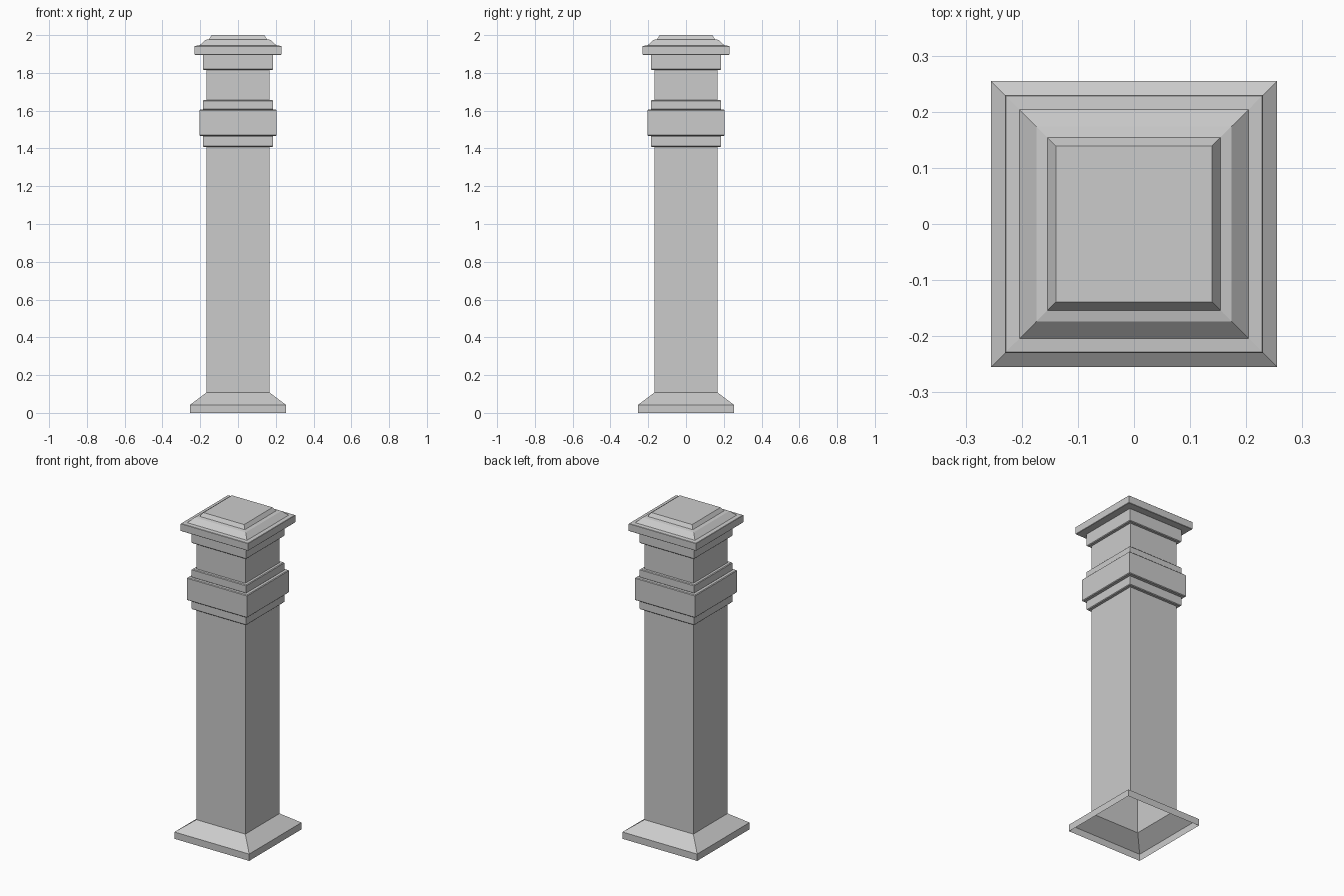
import bpy
import bmesh

cube = bpy.data.objects.get("Cube")
if cube:
    bpy.data.objects.remove(cube, do_unlink=True)

stone = bpy.data.materials.new("grey stone")
stone.use_nodes = True
colour = (0.6, 0.6, 0.6, 1)
stone.diffuse_color = colour
stone.node_tree.nodes["Principled BSDF"].inputs["Base Color"].default_value = colour


def square_loft(name, profile, cap_bottom=False, cap_top=False):
    """Stack square rings from (half width, height) pairs and skin them."""
    bm = bmesh.new()
    rings = [[bm.verts.new((sx * r, sy * r, z))
              for sx, sy in ((-1, -1), (1, -1), (1, 1), (-1, 1))]
             for r, z in profile]
    for low, high in zip(rings, rings[1:]):
        for i in range(4):
            j = (i + 1) % 4
            bm.faces.new((low[i], low[j], high[j], high[i]))
    if cap_bottom:
        bm.faces.new(rings[0][::-1])
    if cap_top:
        bm.faces.new(rings[-1])
    mesh = bpy.data.meshes.new(name)
    bm.to_mesh(mesh)
    bm.free()
    mesh.materials.append(stone)
    obj = bpy.data.objects.new(name, mesh)
    bpy.context.collection.objects.link(obj)
    return obj


SHAFT = 0.167


def band(name, r, bottom, top, edge=0.004):
    """Collar around the shaft with small chamfered edges."""
    return square_loft(name, [
        (SHAFT, bottom), (r - edge, bottom), (r, bottom + edge),
        (r, top - edge), (r - edge, top), (SHAFT, top)])


# Hollow foot and shaft, open underneath
square_loft("flared_foot", [(0.255, 0), (0.255, 0.042), (SHAFT, 0.108)])
square_loft("shaft", [(SHAFT, 0.108), (SHAFT, 1.9)])

# Collars
band("lower_collar", 0.186, 1.408, 1.468)
band("middle_collar", 0.205, 1.466, 1.606)
band("upper_collar", 0.186, 1.604, 1.656)
band("neck_collar", 0.186, 1.816, 1.898)

# Stepped cap
square_loft("cap", [
    (0.228, 1.896), (0.23, 1.898), (0.23, 1.941), (0.228, 1.943),
    (0.204, 1.945), (0.174, 1.974), (0.154, 1.978), (0.139, 2.0)],
    cap_bottom=True, cap_top=True)
